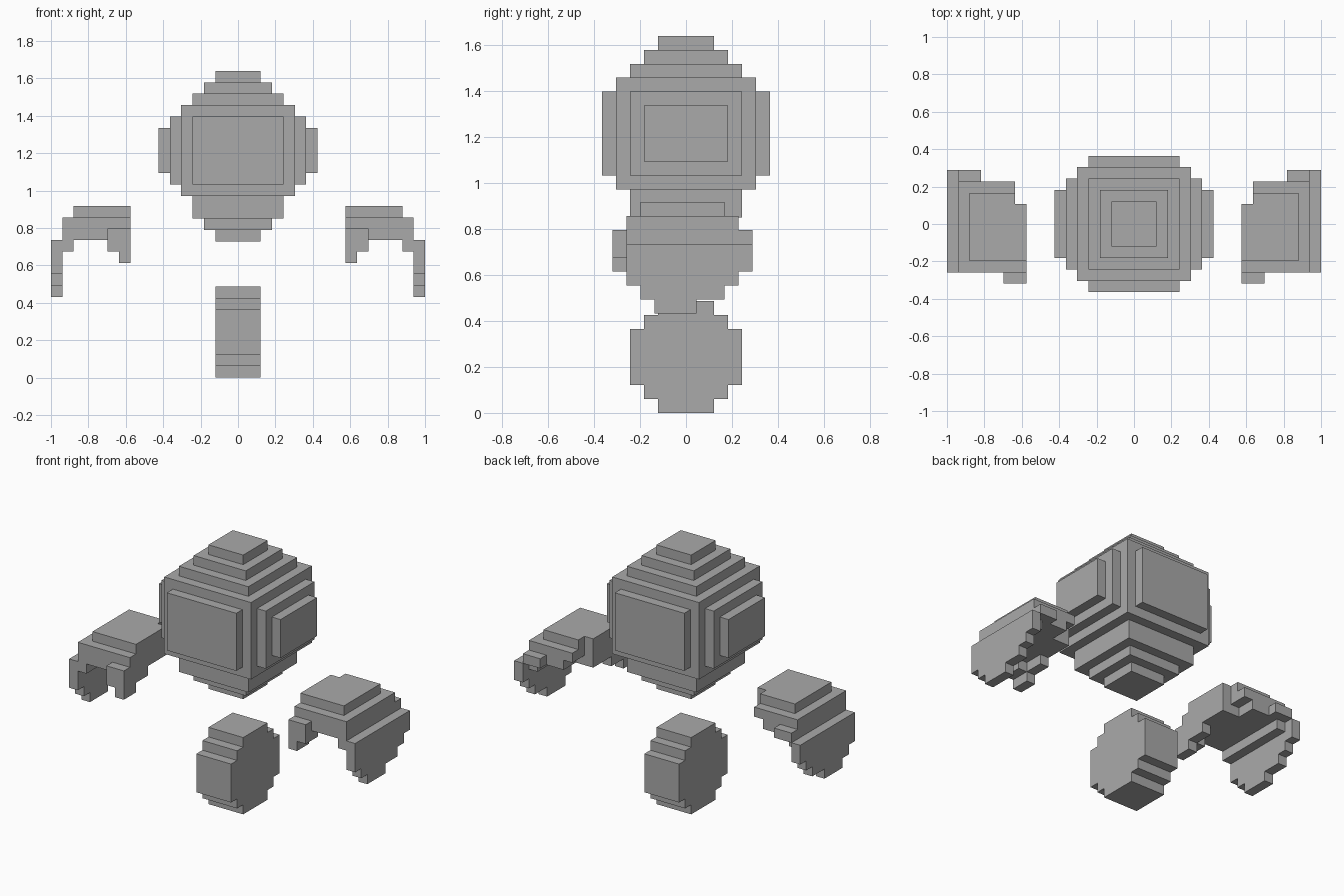
import bpy, bmesh, math
from itertools import product

if "Cube" in bpy.data.objects:
    bpy.data.objects.remove(bpy.data.objects["Cube"], do_unlink=True)

U = 0.0607  # size of one block

grey = bpy.data.materials.new("plain grey")
grey.use_nodes = True
GREY = (0.40, 0.40, 0.40, 1.0)
grey.diffuse_color = GREY
grey.node_tree.nodes["Principled BSDF"].inputs["Base Color"].default_value = GREY


def block_part(name, boxes, origin=(0, 0, 0), x_dir=1):
    """Fill boxes (x0, x1, y0, y1, z0, z1) with blocks and keep one clean outer skin."""
    cells = set()
    for x0, x1, y0, y1, z0, z1 in boxes:
        cells |= set(product(range(x0, x1), range(y0, y1), range(z0, z1)))
    bm = bmesh.new()
    verts = {}

    def vert(p):
        if p not in verts:
            verts[p] = bm.verts.new((origin[0] + x_dir * p[0] * U,
                                     origin[1] + p[1] * U,
                                     origin[2] + p[2] * U))
        return verts[p]

    for cell in cells:
        for axis, side in product(range(3), (0, 1)):
            beside = list(cell)
            beside[axis] += 1 if side else -1
            if tuple(beside) in cells:
                continue
            corners = []
            for du, dv in ((0, 0), (1, 0), (1, 1), (0, 1)):
                p = list(cell)
                p[axis] += side
                p[(axis + 1) % 3] += du
                p[(axis + 2) % 3] += dv
                corners.append(vert(tuple(p)))
            if (side == 0) != (x_dir < 0):
                corners.reverse()
            bm.faces.new(corners)
    # merge the flat block faces into large panels
    bmesh.ops.dissolve_limit(bm, angle_limit=math.radians(1),
                             verts=bm.verts[:], edges=bm.edges[:])
    mesh = bpy.data.meshes.new(name)
    bm.to_mesh(mesh)
    bm.free()
    mesh.materials.append(grey)
    obj = bpy.data.objects.new(name, mesh)
    bpy.context.collection.objects.link(obj)
    return obj


def centred(hx, hy, z0, z1):
    return (-hx, hx, -hy, hy, z0, z1)


# Head: stepped tiers, then raised panels on the four sides
tiers = [(2, 12, 13), (3, 13, 14), (4, 14, 16), (5, 16, 24),
         (4, 24, 25), (3, 25, 26), (2, 26, 27)]
head = [centred(h, h, z0, z1) for h, z0, z1 in tiers]
head += [centred(4, 6, 17, 23),   # front and back panels
         centred(6, 4, 17, 23),   # side panels
         centred(7, 3, 18, 22)]   # outer side panels
block_part("head", head)

# Foot: a rounded block wheel
rows = [(2, 0, 1), (3, 1, 2), (4, 2, 6), (3, 6, 7), (2, 7, 8)]
block_part("foot", [centred(2, h, z0, z1) for h, z0, z1 in rows])

# Hand: x counts inward from the outer edge, y counts from the thumb tip
hand = [
    # back of the hand
    (2, 6, 2, 8, 14, 15), (6, 7, 2, 7, 14, 15),
    (1, 6, 1, 9, 13, 14), (6, 7, 1, 7, 13, 14),
    # palm and cuff
    (1, 5, 1, 9, 12, 13), (5, 7, 1, 7, 12, 13), (1, 3, 9, 10, 12, 13),
    (1, 2, 1, 9, 11, 12),
    # outer finger plate
    (0, 1, 1, 10, 10, 12), (0, 1, 1, 9, 9, 10),
    (0, 1, 2, 8, 8, 9), (0, 1, 3, 6, 7, 8),
    (1, 3, 9, 10, 12, 13),
    # thumb
    (5, 7, 0, 2, 11, 13), (6, 7, 0, 4, 11, 12), (6, 7, 0, 2, 10, 11),
]
for name, side in (("left_hand", 1), ("right_hand", -1)):
    block_part(name, hand, origin=(side, -0.319, 0.0067), x_dir=-side)
